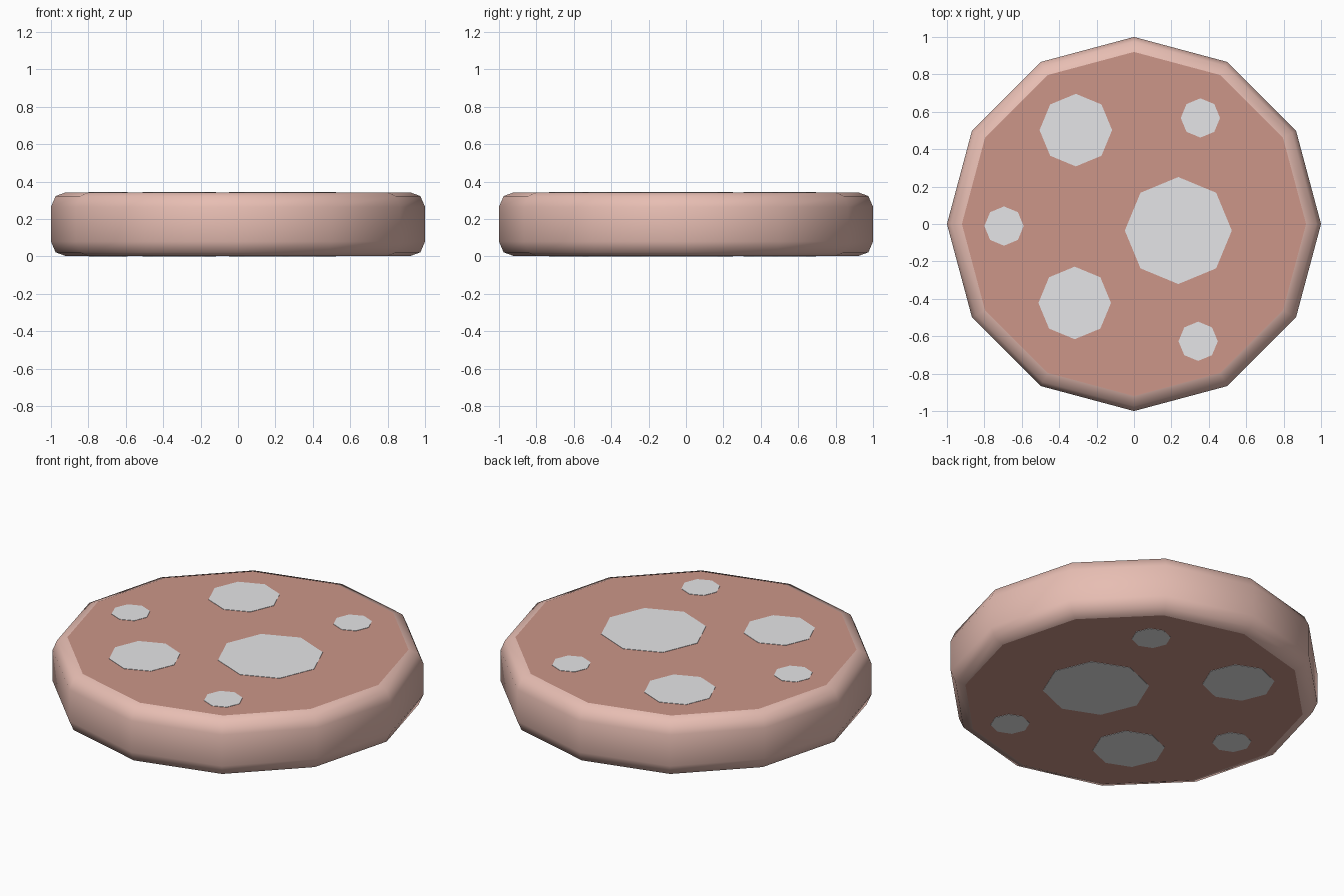
import bpy, bmesh, math

if "Cube" in bpy.data.objects:
    bpy.data.objects.remove(bpy.data.objects["Cube"])

H = 0.345          # overall height
SKIN = 0.002       # thickness of the fat spot plates
LO, HI = SKIN, H - SKIN


def material(name, srgb):
    lin = [((c / 255 + 0.055) / 1.055) ** 2.4 for c in srgb]
    m = bpy.data.materials.new(name)
    m.diffuse_color = (*lin, 1)
    m.use_nodes = True
    m.node_tree.nodes["Principled BSDF"].inputs["Base Color"].default_value = m.diffuse_color
    return m


RIND = material("pale pink rind", (234, 192, 181))
MEAT = material("brown pink meat", (204, 150, 137))
FAT = material("light grey fat", (230, 230, 232))


def finish(name, bm, mat):
    me = bpy.data.meshes.new(name)
    bm.to_mesh(me)
    bm.free()
    me.materials.append(mat)
    ob = bpy.data.objects.new(name, me)
    bpy.context.collection.objects.link(ob)
    return ob


def ring(bm, r, z, n, cx=0, cy=0):
    return [bm.verts.new((cx + r * math.cos(2 * math.pi * i / n),
                          cy + r * math.sin(2 * math.pi * i / n), z))
            for i in range(n)]


def loft(bm, rings):
    for a, b in zip(rings, rings[1:]):
        n = len(a)
        for i in range(n):
            j = (i + 1) % n
            bm.faces.new((a[i], a[j], b[j], b[i]))


# Rind: twelve-sided band with rounded edges, smooth shaded
profile = [(0.92, LO), (0.975, 0.022), (1, 0.08),
           (1, H - 0.08), (0.975, H - 0.022), (0.92, HI)]
bm = bmesh.new()
loft(bm, [ring(bm, r, z, 12) for r, z in profile])
rind = finish("rind", bm, RIND)
for p in rind.data.polygons:
    p.use_smooth = True

# Meat: flat twelve-sided cut faces, top and bottom
for name, z, up in (("meat_top", HI, True), ("meat_bottom", LO, False)):
    bm = bmesh.new()
    vs = ring(bm, 0.92, z, 12)
    bm.faces.new(vs if up else vs[::-1])
    finish(name, bm, MEAT)

# Fat spots: thin octagonal plates repeated on both cut faces
spots = [(0.237, -0.035, 0.286),
         (-0.311, 0.502, 0.194), (-0.317, -0.422, 0.194),
         (0.355, 0.567, 0.105), (-0.695, -0.011, 0.105), (0.343, -0.627, 0.105)]
for side, z0, z1 in (("top", HI, H), ("bottom", 0, LO)):
    for k, (x, y, r) in enumerate(spots):
        bm = bmesh.new()
        low, high = ring(bm, r, z0, 8, x, y), ring(bm, r, z1, 8, x, y)
        loft(bm, [low, high])
        bm.faces.new(high)
        bm.faces.new(low[::-1])
        finish(f"fat_spot_{side}_{k + 1}", bm, FAT)
